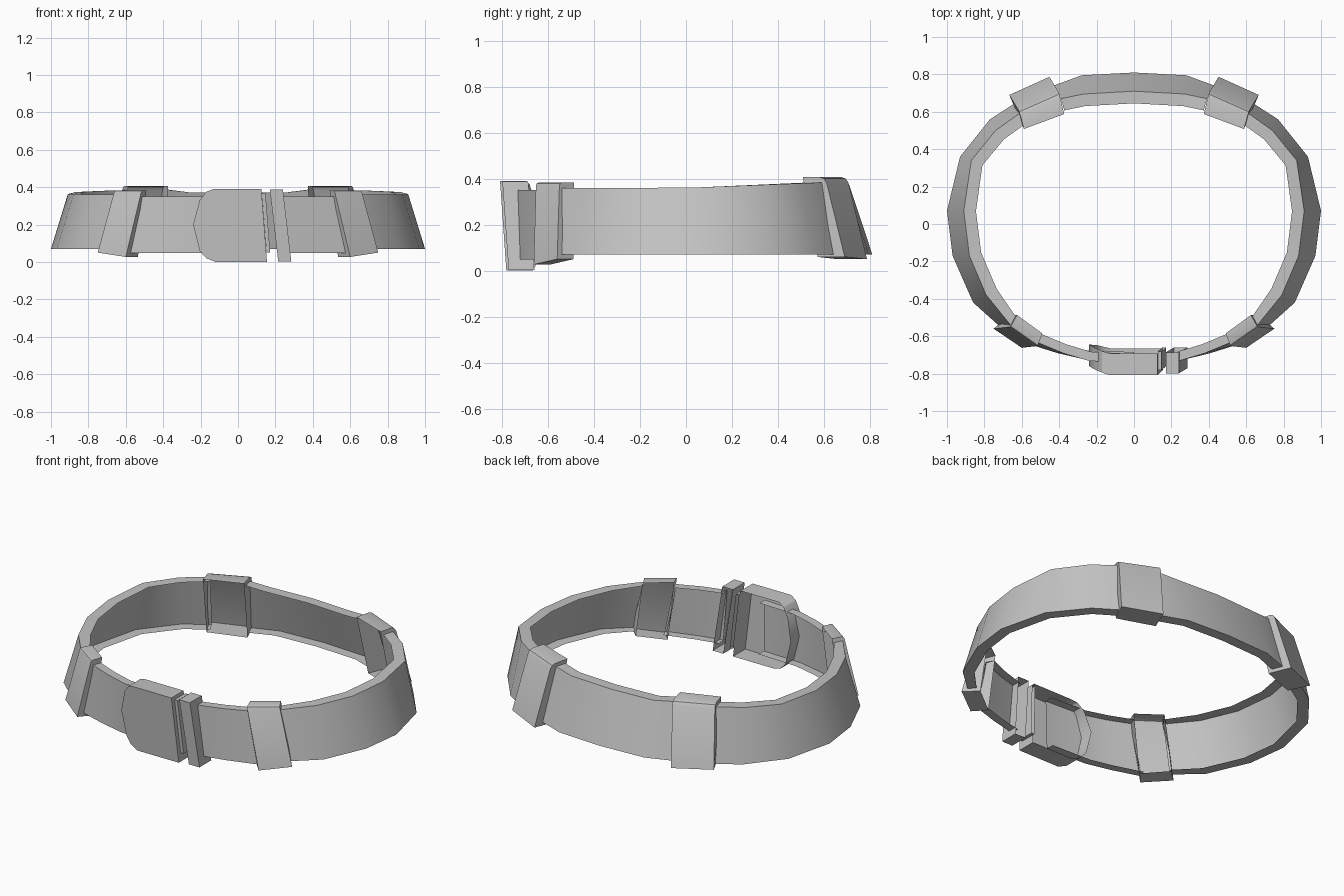
import bpy
import bmesh
from math import radians
from mathutils import Vector

default_cube = bpy.data.objects.get("Cube")
if default_cube:
    bpy.data.objects.remove(default_cube, do_unlink=True)

grey = bpy.data.materials.new("plain grey")
grey.use_nodes = True
COLOUR = (0.55, 0.55, 0.55, 1)
grey.diffuse_color = COLOUR
grey.node_tree.nodes["Principled BSDF"].inputs["Base Color"].default_value = COLOUR


def finish(name, bm):
    """Turn a bmesh into a shaded object with the shared material."""
    bmesh.ops.recalc_face_normals(bm, faces=bm.faces[:])
    mesh = bpy.data.meshes.new(name)
    bm.to_mesh(mesh)
    bm.free()
    mesh.materials.append(grey)
    obj = bpy.data.objects.new(name, mesh)
    bpy.context.collection.objects.link(obj)
    bpy.ops.object.select_all(action="DESELECT")
    obj.select_set(True)
    bpy.context.view_layer.objects.active = obj
    bpy.ops.object.shade_smooth_by_angle(angle=radians(30))


def skin(bm, rings, open_side=None):
    """Join rings of points into a tube, leaving one side open if asked."""
    loops = [[bm.verts.new(p) for p in ring] for ring in rings]
    count = len(loops[0])
    for a, b in zip(loops, loops[1:]):
        for i in range(count):
            if i != open_side:
                j = (i + 1) % count
                bm.faces.new((a[i], a[j], b[j], b[i]))
    return loops


def mirrored_loop(half):
    return half + [(-x, y) for x, y in reversed(half[1:-1])]


def inset(loop):
    """Move a clockwise outline inward; the front of the strap is thinner."""
    result = []
    for i, point in enumerate(loop):
        here = Vector(point)
        before = (here - Vector(loop[i - 1])).normalized()
        after = (Vector(loop[(i + 1) % len(loop)]) - here).normalized()
        along = (before + after).normalized()
        thickness = 0.065 if here.y > -0.5 else 0.05
        result.append(here + Vector((along.y, -along.x)) * thickness)
    return result


def top_height(y):
    if y > 0.68:
        return 0.372
    return 0.36 + 0.04 * max(y, 0) - (0.01 if y < -0.6 else 0)


def low_height(y):
    return 0.07 if y > -0.56 else 0.048


# Flared strap outline, running from the back centre to the front centre
low_out = mirrored_loop([
    (0, .81), (.28, .795), (.43, .74), (.63, .65), (.77, .56), (.93, .36), (1, .07),
    (.97, -.17), (.86, -.42), (.715, -.55), (.585, -.635), (.41, -.69), (.26, -.725),
    (0, -.735)])
top_out = mirrored_loop([
    (0, .71), (.27, .695), (.39, .67), (.6, .6), (.74, .5), (.87, .34), (.91, .07),
    (.88, -.17), (.79, -.38), (.66, -.54), (.52, -.632), (.38, -.69), (.24, -.732),
    (0, -.745)])
low_in, top_in = inset(low_out), inset(top_out)
sections = []
for lo, to, ti, li in zip(low_out, top_out, top_in, low_in):
    low, top = low_height(lo[1]), top_height(to[1])
    sections.append([(*lo, low), (*to, top), (*ti, top), (*li, low)])

# Strap lengths between the loops: an outer wall with rims, open inside
spans = {
    "strap_back": sections[-2:] + sections[:3],
    "strap_left": sections[3:10],
    "strap_front_left": sections[10:13],
    "strap_front_right": sections[13:17],
    "strap_right": sections[17:24],
}
for name, rings in spans.items():
    bm = bmesh.new()
    skin(bm, rings, open_side=2)
    finish(name, bm)


def strap_loop(name, low, top, low_near, low_far, top_z, side, rounding):
    """Tapered cover over a strap joint, open toward the inside."""
    low_heights = (low_near, low_far, low_far, low_near)
    bm = bmesh.new()
    loops = skin(bm, [[(side * x, y, z) for (x, y), z in zip(low, low_heights)],
                      [(side * x, y, top_z) for x, y in top]], open_side=0)
    for ring in loops:
        bm.faces.new(ring)
    # Soften the outer upper edge
    edge = bm.edges.get((loops[-1][2], loops[-1][3]))
    bmesh.ops.bevel(bm, geom=[edge], offset=rounding, segments=2,
                    profile=0.5, affect="EDGES")
    finish(name, bm)


# Corners: inner near, inner far, outer far, outer near
for label, side in (("left", 1), ("right", -1)):
    strap_loop("back_loop_" + label,
               [(.4, .66), (.608, .572), (.667, .69), (.452, .787)],
               [(.373, .588), (.588, .508), (.615, .605), (.4, .7)],
               0.05, 0.06, 0.407, side, 0.025)
    strap_loop("front_loop_" + label,
               [(.535, -.59), (.675, -.49), (.75, -.56), (.6, -.662)],
               [(.49, -.585), (.625, -.487), (.66, -.55), (.515, -.652)],
               0.027, 0.05, 0.383, side, 0.012)


def plate(name, outline, front, back):
    """Front plate with a rim running back, open behind and leaning forward."""
    rings = []
    for depth in (front, back):
        ring = []
        for x, z in outline:
            bend = 0.035 * min(max((-0.13 - x) / 0.11, 0), 1)
            ring.append((x, depth + bend - 0.07 * (z - 0.2), z))
        rings.append(ring)
    bm = bmesh.new()
    bm.faces.new(skin(bm, rings)[0])
    finish(name, bm)


# Buckle with a rounded end
plate("buckle", [(.125, .39), (-.13, .39), (-.17, .375), (-.205, .33), (-.24, .2),
                 (-.205, .06), (-.17, .02), (-.12, 0), (.155, 0)], -.795, -.68)


def bar(name, left, right, slant, low, high, front, back):
    """Slanted narrow bar wrapped over the strap."""
    plate(name, [(left, high), (left + slant, low),
                 (right + slant, low), (right, high)], front, back)


bar("buckle_edge_bar", 0.127, 0.147, 0.025, 0.05, 0.37, -0.77, -0.67)
bar("keeper_bar", 0.17, 0.24, 0.045, 0.003, 0.388, -0.785, -0.673)
